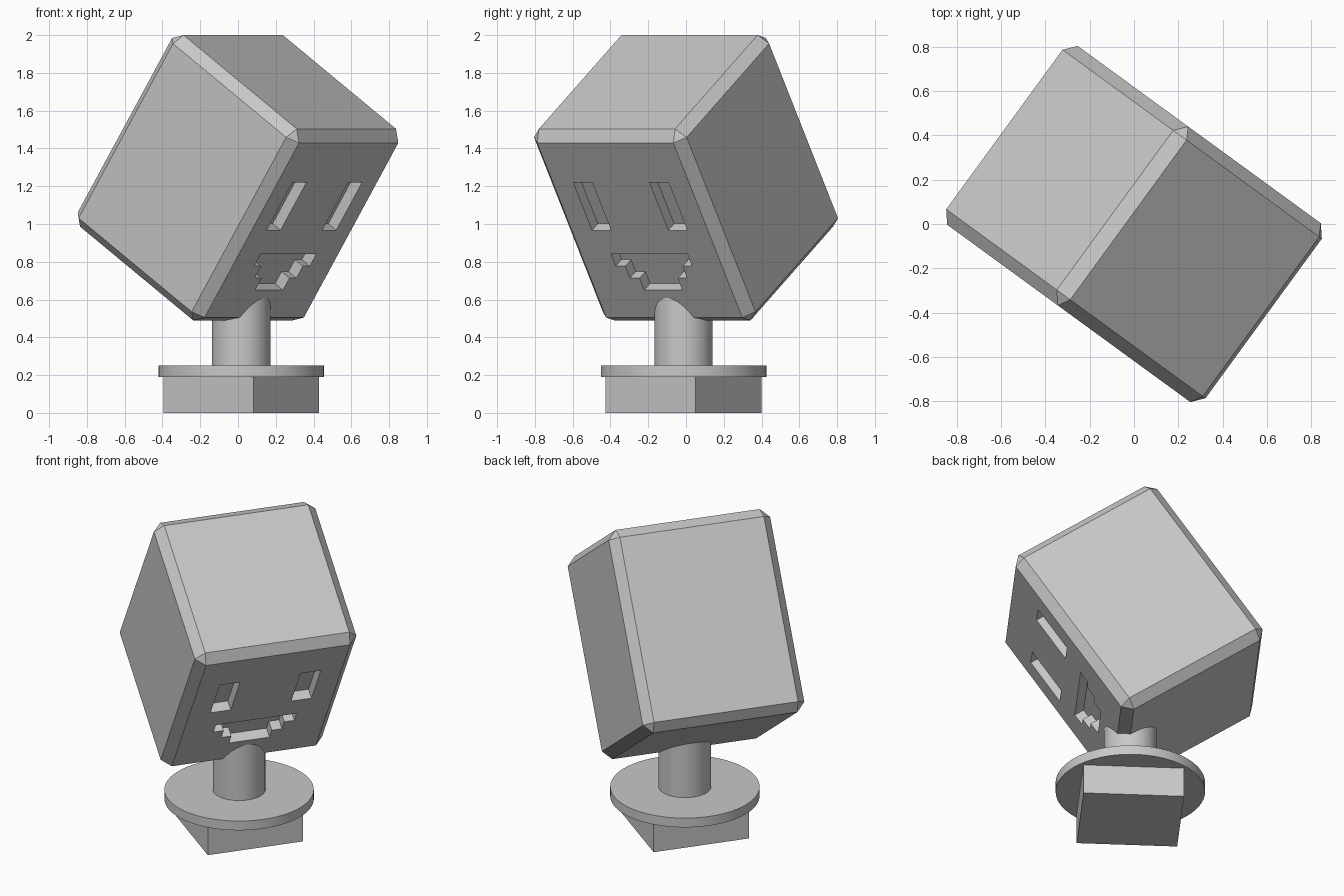
import bpy, bmesh
from math import radians
from mathutils import Vector

default = bpy.data.objects.get("Cube")
if default:
    bpy.data.objects.remove(default, do_unlink=True)

YAW, TILT = radians(53.9), radians(33.8)
STAND = (0.017, -0.013)
WIDTH, HEIGHT, BEVEL = 1.0, 1.22, 0.054
RECESS = 0.0625

grey = bpy.data.materials.new("plain grey")
grey.use_nodes = True
colour = (0.58, 0.58, 0.58, 1)
grey.diffuse_color = colour
grey.node_tree.nodes["Principled BSDF"].inputs["Base Color"].default_value = colour


def add_object(name, bm, location, rotation=(0, 0, 0)):
    bmesh.ops.recalc_face_normals(bm, faces=bm.faces)
    mesh = bpy.data.meshes.new(name)
    bm.to_mesh(mesh)
    bm.free()
    mesh.materials.append(grey)
    obj = bpy.data.objects.new(name, mesh)
    bpy.context.collection.objects.link(obj)
    obj.location, obj.rotation_euler = location, rotation
    return obj


def box(size):
    bm = bmesh.new()
    bmesh.ops.create_cube(bm, size=1)
    bmesh.ops.scale(bm, vec=size, verts=bm.verts)
    return bm


def cylinder(name, radius, bottom, top):
    bm = bmesh.new()
    bmesh.ops.create_cone(bm, cap_ends=True, segments=64, radius1=radius,
                          radius2=radius, depth=top - bottom)
    obj = add_object(name, bm, (*STAND, (bottom + top) / 2))
    bpy.ops.object.select_all(action="DESELECT")
    obj.select_set(True)
    bpy.context.view_layer.objects.active = obj
    bpy.ops.object.shade_smooth_by_angle(angle=radians(30))


def prism(bm, outline):
    # outline is in sixteenths of the front face, extruded inwards
    front = -WIDTH / 2
    face = bm.faces.new([bm.verts.new((x * WIDTH / 16, front - 0.1, z * HEIGHT / 16))
                         for x, z in outline])
    new = bmesh.ops.extrude_face_region(bm, geom=[face])["geom"]
    moved = [v for v in new if isinstance(v, bmesh.types.BMVert)]
    bmesh.ops.translate(bm, verts=moved, vec=Vector((0, RECESS + 0.1, 0)))


# Stand: square foot, round plate and neck
add_object("foot", box((0.59, 0.59, 0.19)), (*STAND, 0.095), (0, 0, YAW))
cylinder("round_plate", 0.438, 0.19, 0.25)
cylinder("neck", 0.154, 0.25, 0.64)

# Tilted head with chamfered edges
bm = box((WIDTH, WIDTH, HEIGHT))
bmesh.ops.bevel(bm, geom=bm.edges[:], offset=BEVEL, segments=1,
                affect="EDGES", clamp_overlap=True)
pose = ((0, 0, 1.245), (TILT, 0, YAW))
head = add_object("head", bm, *pose)

# Recessed eyes and stepped mouth
bm = bmesh.new()
for side in (-1, 1):
    prism(bm, [(side * x, z) for x, z in ((3, 0), (5, 0), (5, 4), (3, 4))])
half = [(2, -5), (2, -4), (3, -4), (3, -3), (4, -3), (4, -2)]
prism(bm, half + [(-x, z) for x, z in reversed(half)])
cutter = add_object("face_cutter", bm, *pose)
cutter.hide_render = True

cut = head.modifiers.new("face recesses", "BOOLEAN")
cut.operation, cut.solver, cut.object = "DIFFERENCE", "EXACT", cutter
bpy.context.view_layer.update()
carved = bpy.data.meshes.new_from_object(
    head.evaluated_get(bpy.context.evaluated_depsgraph_get()))
head.modifiers.clear()
head.data = carved
bpy.data.objects.remove(cutter, do_unlink=True)
